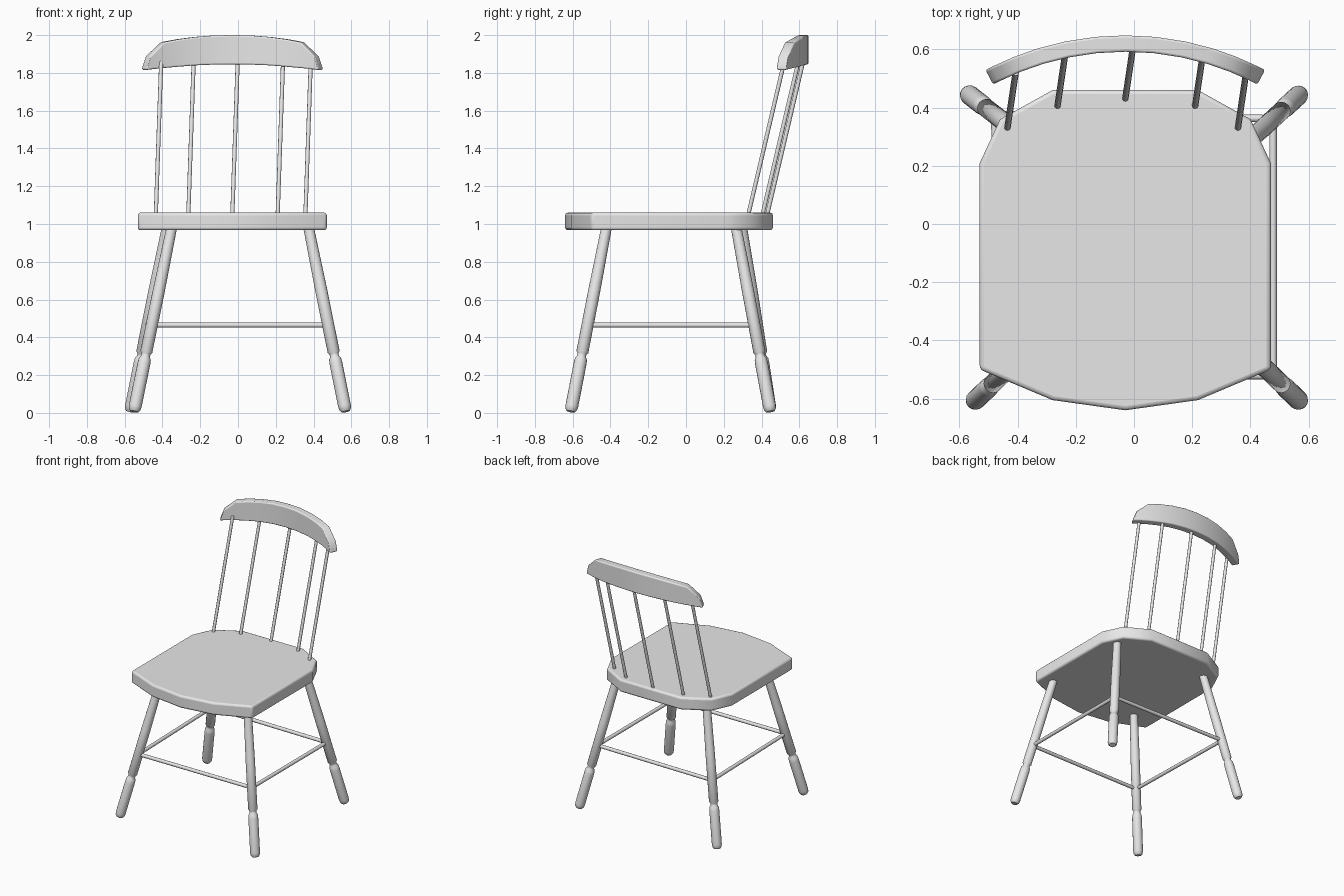
import bpy, bmesh, math
from mathutils import Vector

if "Cube" in bpy.data.objects:
    bpy.data.objects.remove(bpy.data.objects["Cube"])

grey = bpy.data.materials.new("plain_grey")
grey.use_nodes = True
grey.diffuse_color = (0.8, 0.8, 0.8, 1)
grey.node_tree.nodes["Principled BSDF"].inputs["Base Color"].default_value = (0.8, 0.8, 0.8, 1)


def finish(name, bm, bevel=0, angle=45):
    """Turn a bmesh into a named, shaded object."""
    bmesh.ops.recalc_face_normals(bm, faces=bm.faces)
    mesh = bpy.data.meshes.new(name)
    bm.to_mesh(mesh)
    bm.free()
    mesh.materials.append(grey)
    obj = bpy.data.objects.new(name, mesh)
    bpy.context.collection.objects.link(obj)
    if bevel:
        mod = obj.modifiers.new("soft_edges", "BEVEL")
        mod.width = bevel
        mod.segments = 3
        mod.limit_method = "ANGLE"
        mod.angle_limit = math.radians(50)
    bpy.ops.object.select_all(action="DESELECT")
    obj.select_set(True)
    bpy.context.view_layer.objects.active = obj
    bpy.ops.object.shade_smooth_by_angle(angle=math.radians(angle))
    return obj


def skin(bm, rings):
    """Join closed rings of points into a capped solid."""
    loops = [[bm.verts.new(p) for p in ring] for ring in rings]
    n = len(loops[0])
    for a, b in zip(loops, loops[1:]):
        for i in range(n):
            j = (i + 1) % n
            bm.faces.new((a[i], a[j], b[j], b[i]))
    bm.faces.new(loops[0])
    bm.faces.new(loops[-1])


def turned(name, start, end, profile, sides=16):
    """Lathe a (distance fraction, radius) profile along a slanted axis."""
    start, end = Vector(start), Vector(end)
    turn = (end - start).to_track_quat("Z", "Y")
    rings = []
    for t, r in profile:
        centre = start.lerp(end, t)
        angles = [math.tau * i / sides for i in range(sides)]
        rings.append([centre + turn @ Vector((r * math.cos(a), r * math.sin(a), 0)) for a in angles])
    bm = bmesh.new()
    skin(bm, rings)
    return finish(name, bm)


MID = -0.03  # the seat and back sit slightly off centre

# Seat: faceted outline, mirrored about its own middle
half = [(0, -0.64), (0.25, -0.605), (0.5, -0.5), (0.5, 0.21), (0.43, 0.36), (0.25, 0.46)]
outline = [(MID + x, y) for x, y in half] + [(MID - x, y) for x, y in half[:0:-1]]
bm = bmesh.new()
skin(bm, [[(x, y, z) for x, y in outline] for z in (0.967, 1.06)])
finish("seat", bm, bevel=0.014, angle=50)

# Legs: splayed, with a turned neck above each foot
leg_profile = [(0, 0.022), (0.012, 0.031), (0.03, 0.034), (0.26, 0.034), (0.285, 0.032),
               (0.298, 0.024), (0.312, 0.024), (0.322, 0.032), (0.65, 0.032), (1, 0.028)]
legs = {
    "front_left": ((0.57, -0.61), (0.373, -0.42)),
    "back_left": ((0.57, 0.447), (0.373, 0.265)),
    "back_right": ((-0.57, 0.447), (-0.375, 0.295)),
    "front_right": ((-0.55, -0.61), (-0.35, -0.42)),
}
joints = []
for name, (foot, top) in legs.items():
    a, b = Vector((*foot, 0.007)), Vector((*top, 0.985))
    turned(name + "_leg", a, b, leg_profile)
    joints.append(a.lerp(b, 0.468))

# Stretchers: a ring of thin rods joining neighbouring legs
for i, name in enumerate(("left", "back", "right", "front")):
    turned(name + "_stretcher", joints[i], joints[(i + 1) % 4], [(0, 0.013), (1, 0.013)], 12)

# Spindles: thin leaning rods from the seat to the top rail
for i, (x, y) in enumerate([(-0.435, 0.33), (-0.263, 0.405), (-0.03, 0.43), (0.21, 0.405), (0.357, 0.33)]):
    low = Vector((x, y, 1.05))
    lean = Vector((0.035, 0.235, 1))
    turned(f"spindle_{i + 1}", low - lean * 0.03, low + lean * 0.81, [(0, 0.011), (1, 0.011)], 10)

# Top rail: curved upright board, (offset, bottom, top) from the middle outwards
stations = [(0, 1.845, 2.0), (0.1, 1.844, 1.998), (0.2, 1.84, 1.99), (0.29, 1.833, 1.978),
            (0.37, 1.826, 1.963), (0.446, 1.818, 1.89), (0.467, 1.815, 1.825)]
full = [(-x, b, t) for x, b, t in stations[:0:-1]] + stations
rings = []
for x, bottom, top in full:
    a = math.asin(x)  # arc of unit radius
    inner, outer = [(MID + math.sin(a) * r, math.cos(a) * r - 0.38) for r in (0.972, 1.028)]
    rings.append([(*inner, bottom), (*outer, bottom), (*outer, top), (*inner, top)])
bm = bmesh.new()
skin(bm, rings)
finish("top_rail", bm, bevel=0.012, angle=50)
